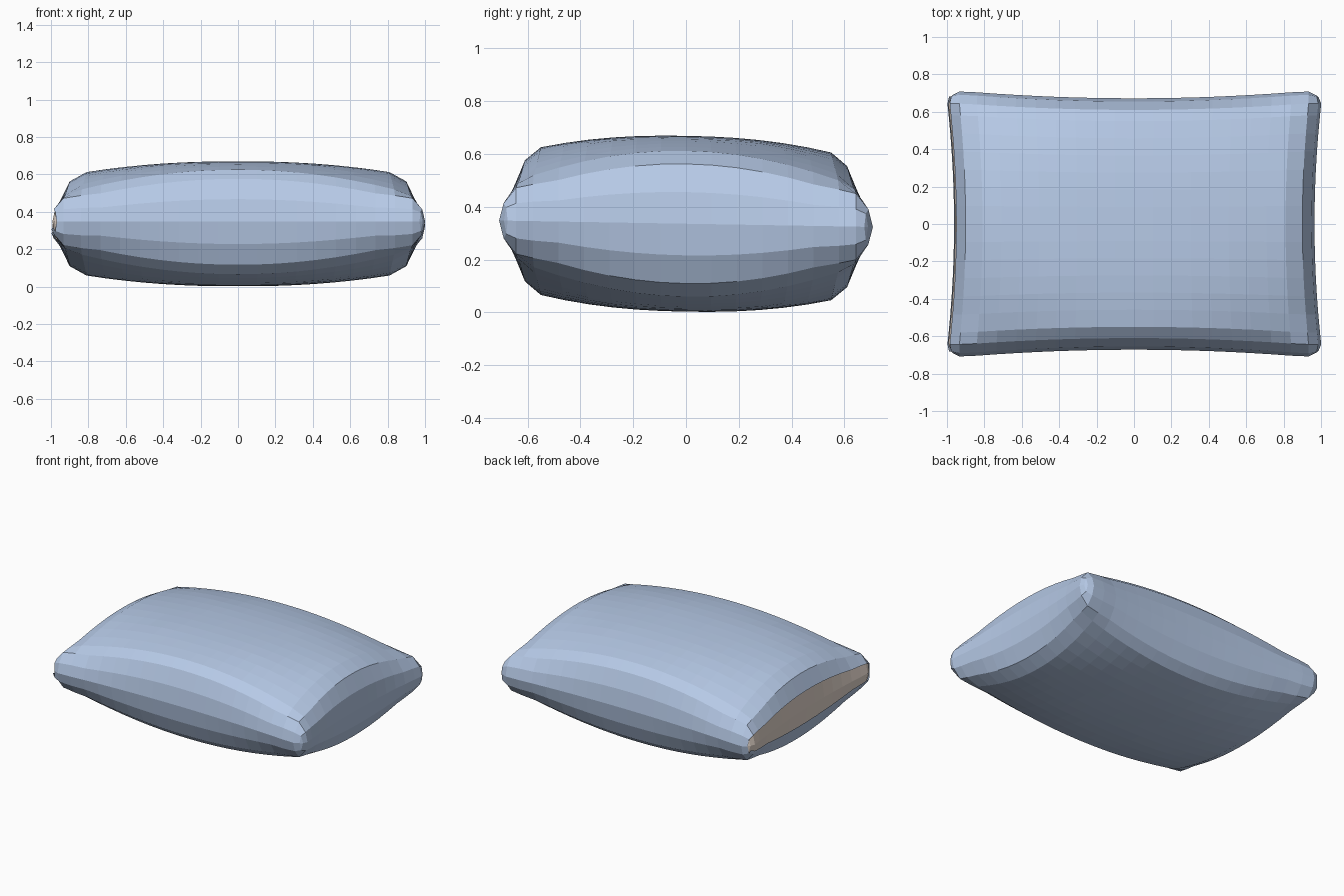
import bpy, bmesh

if "Cube" in bpy.data.objects:
    bpy.data.objects.remove(bpy.data.objects["Cube"])

# half cross-sections: (distance from centre, relative height)
EDGE_X = [(0.81, 0.83), (0.90, 0.68), (0.95, 0.36), (0.965, 0.0)]
EDGE_Y = [(0.55, 0.84), (0.61, 0.69), (0.655, 0.36), (0.672, 0.0)]
HALF_H, MID_Z = 0.333, 0.336


def stations(edge, n):
    """Full symmetric list of (position, height): soft crown plus rounded edge."""
    d0, h0 = edge[0]
    crown = [(d0 * i / n, 1 - (1 - h0) * (i / n) ** 2.3) for i in range(n)]
    half = crown + edge
    return [(-d, h) for d, h in reversed(half[1:])] + half


xs, ys = stations(EDGE_X, 8), stations(EDGE_Y, 6)
nx, ny = len(xs), len(ys)


def point(i, j, side, scale):
    (x, p), (y, q) = xs[i], ys[j]
    a, b = abs(x) / 0.965, abs(y) / 0.672
    # corners are flatter than the middle of the edges
    pinch = min(1, (a * b) ** 2 / 0.5)
    h = HALF_H * (0.6 * p * q + 0.4 * min(p, q)) * (1 - 0.32 * pinch)
    px = x * (1 + 0.037 * min(1, (b / 0.9) ** 2))
    py = y * (1 + 0.055 * min(1, (a / 0.9) ** 2))
    c = max(0, (a + b - 1.93) / 0.07)              # blunt seam corners
    px, py = px * (1 - 0.02 * c), py * (1 - 0.035 * c)
    return px * scale, py * scale, MID_Z + side * h * scale - 0.018 * y


def make_pillow(name, color, scale=1.0, open_end=False):
    bm = bmesh.new()
    # two puffed panels sewn along the seam
    for side in (1, -1):
        grid = [[bm.verts.new(point(i, j, side, scale)) for j in range(ny)]
                for i in range(nx)]
        for i in range(nx - 1):
            for j in range(ny - 1):
                if open_end and i == 0:
                    continue
                quad = [grid[i][j], grid[i + 1][j], grid[i + 1][j + 1], grid[i][j + 1]]
                bm.faces.new(quad if side > 0 else quad[::-1])
        # narrow lip standing out along the lower edge of the opening
        if open_end and side < 0:
            edge = grid[1][1:ny - 1]
            lip = [bm.verts.new((v.co.x - 0.012, v.co.y, v.co.z + 0.025)) for v in edge]
            for k in range(len(edge) - 1):
                bm.faces.new((edge[k], edge[k + 1], lip[k + 1], lip[k]))
    bmesh.ops.remove_doubles(bm, verts=bm.verts, dist=0.0005)
    loose = [v for v in bm.verts if not v.link_faces]
    bmesh.ops.delete(bm, geom=loose, context='VERTS')

    mesh = bpy.data.meshes.new(name)
    bm.to_mesh(mesh)
    bm.free()
    mat = bpy.data.materials.new(name + "_fabric")
    mat.diffuse_color = (*color, 1)
    mat.use_nodes = True
    mat.node_tree.nodes["Principled BSDF"].inputs["Base Color"].default_value = mat.diffuse_color
    mesh.materials.append(mat)
    obj = bpy.data.objects.new(name, mesh)
    bpy.context.collection.objects.link(obj)


# outer case, open at the left end, with the cushion showing inside
make_pillow("pillow_case", (0.47, 0.59, 0.80), open_end=True)
make_pillow("inner_cushion", (0.78, 0.68, 0.61), scale=0.992)
